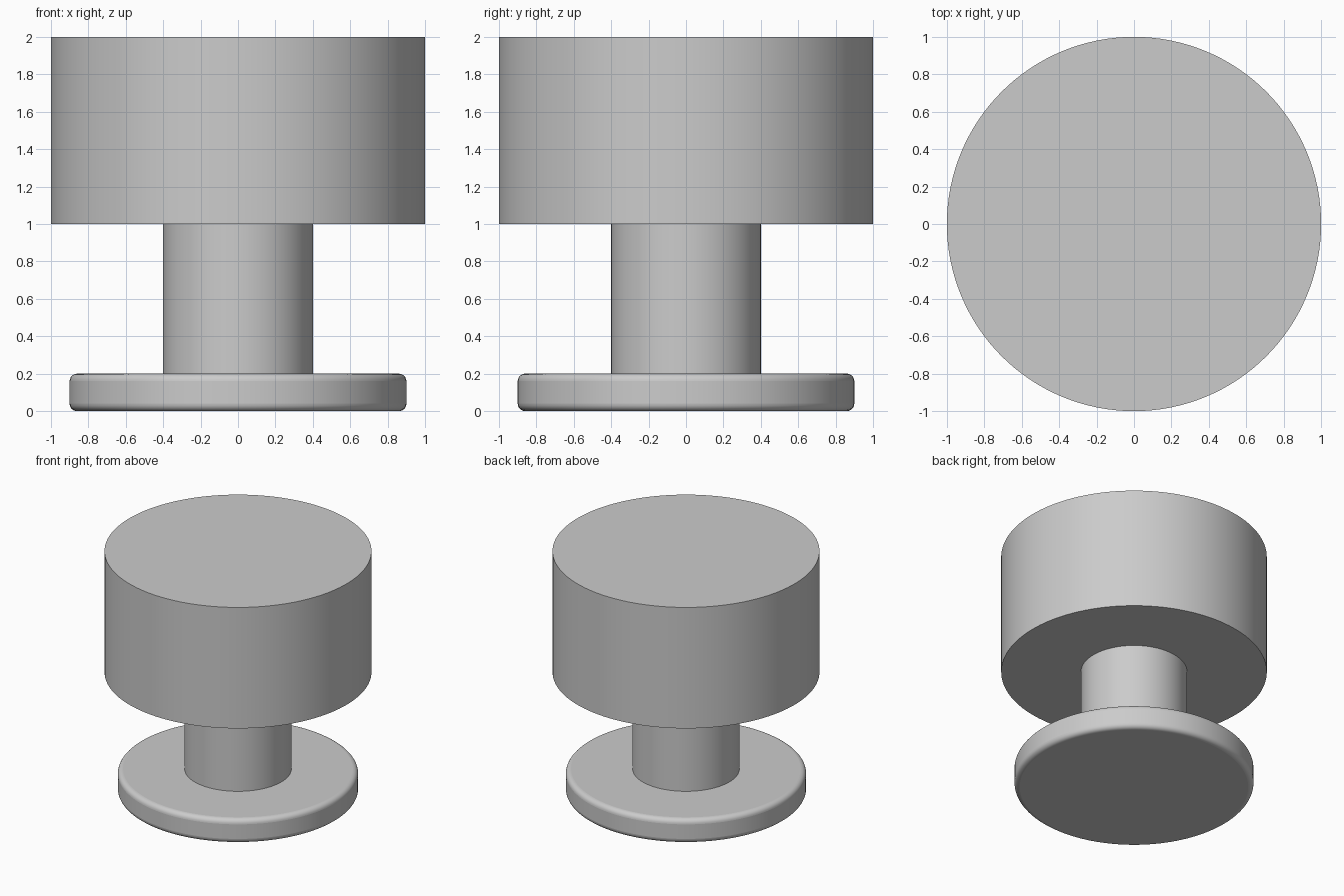
import bpy
import math

cube = bpy.data.objects.get("Cube")
if cube:
    bpy.data.objects.remove(cube, do_unlink=True)

grey = bpy.data.materials.new("satin grey")
grey.use_nodes = True
colour = (0.6, 0.6, 0.6, 1)
grey.diffuse_color = colour
grey.node_tree.nodes["Principled BSDF"].inputs["Base Color"].default_value = colour


def disc(name, radius, bottom, top, rounding=0):
    """Upright cylinder between two heights, with optional rounded rims."""
    bpy.ops.mesh.primitive_cylinder_add(
        vertices=128, radius=radius, depth=top - bottom,
        location=(0, 0, (bottom + top) / 2))
    part = bpy.context.object
    part.name = name
    part.data.materials.append(grey)
    bpy.ops.object.shade_smooth_by_angle(angle=math.radians(30))
    if rounding:
        bevel = part.modifiers.new("rounded rims", "BEVEL")
        bevel.width = rounding
        bevel.segments = 6
        bevel.limit_method = "ANGLE"
        bevel.angle_limit = math.radians(40)
    return part


# Mounting plate, neck and knob head
disc("base_plate", 0.9, 0, 0.2, rounding=0.04)
disc("neck", 0.4, 0.2, 1)
disc("knob_head", 1, 1, 2)
